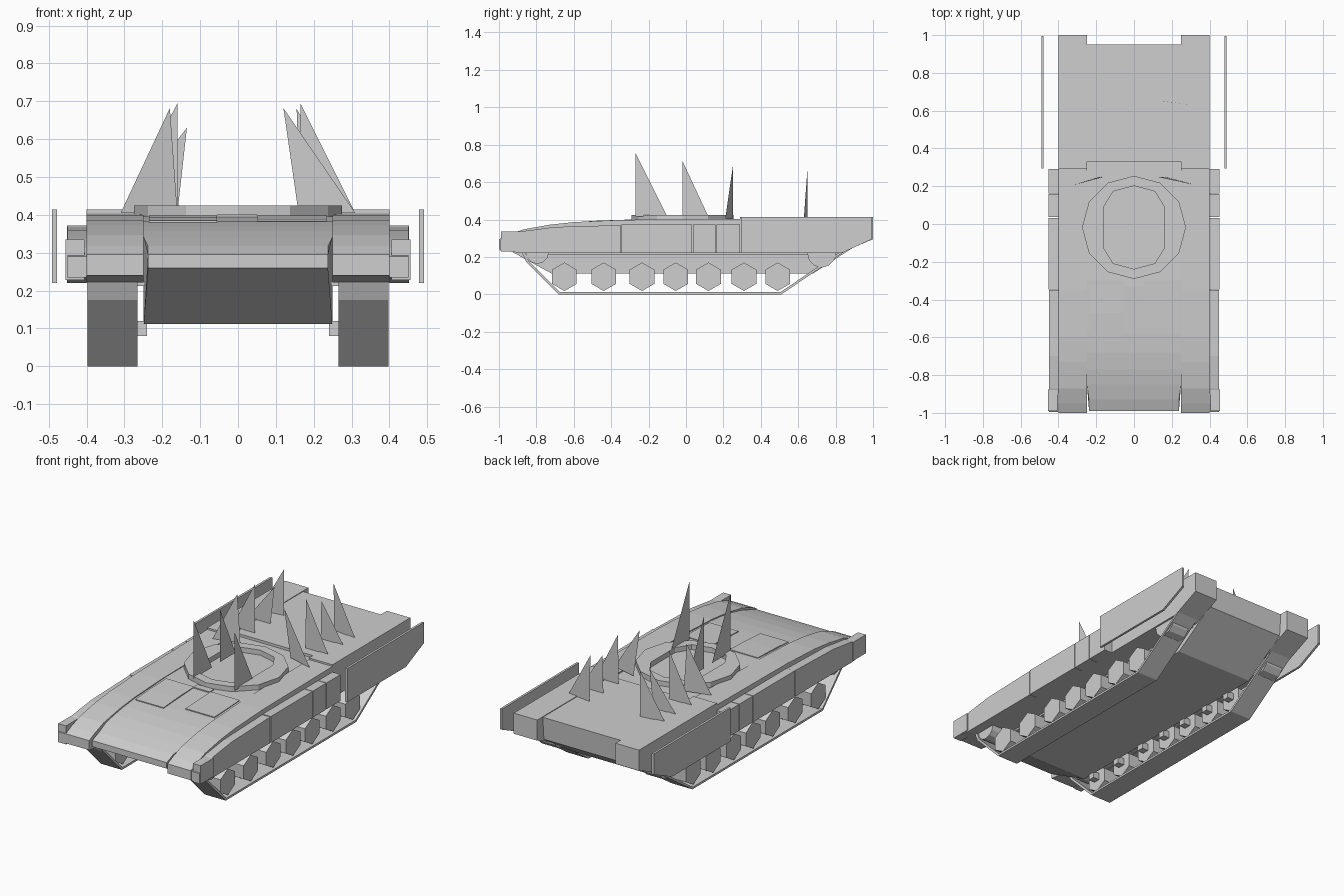
import bpy, bmesh, math
from mathutils import Vector

grey = bpy.data.materials.new("plain_grey")
grey.diffuse_color = (0.62, 0.62, 0.62, 1)


def finish(bm, name, normals=True):
    if normals:
        bmesh.ops.recalc_face_normals(bm, faces=bm.faces)
    me = bpy.data.meshes.new(name)
    bm.to_mesh(me)
    bm.free()
    me.materials.append(grey)
    ob = bpy.data.objects.new(name, me)
    bpy.context.collection.objects.link(ob)
    return ob


def prism(name, prof, x0, x1):
    """Extrude a (y, z) profile from x0 to x1."""
    bm = bmesh.new()
    a = [bm.verts.new((x0, y, z)) for y, z in prof]
    b = [bm.verts.new((x1, y, z)) for y, z in prof]
    n = len(prof)
    bm.faces.new(a)
    bm.faces.new(b[::-1])
    for i in range(n):
        bm.faces.new((a[i], b[i], b[(i + 1) % n], a[(i + 1) % n]))
    return finish(bm, name)


def box(name, x0, x1, y0, y1, z0, z1):
    return prism(name, [(y0, z0), (y1, z0), (y1, z1), (y0, z1)], x0, x1)


def ngon(cy, cz, r, n, start):
    return [(cy + r * math.cos(start + 2 * math.pi * i / n),
             cz + r * math.sin(start + 2 * math.pi * i / n)) for i in range(n)]


# Central hull with a curved glacis, nose slightly narrowed
hull = prism("hull", [(-0.99, 0.26), (-0.99, 0.295), (-0.93, 0.318), (-0.85, 0.34), (-0.77, 0.358),
                      (-0.68, 0.372), (-0.58, 0.382), (-0.40, 0.391), (-0.30, 0.396), (0.33, 0.396),
                      (0.33, 0.411), (0.95, 0.411), (0.94, 0.28), (0.68, 0.112), (-0.72, 0.112)],
             -0.249, 0.249)
for v in hull.data.vertices:
    if v.co.y < -0.9:
        v.co.x *= 0.955

# Raised plates on the upper glacis, driver's hatch area
prism("glacis_plate_left", [(-0.60, 0.37), (-0.60, 0.385), (-0.47, 0.394), (-0.32, 0.399), (-0.32, 0.38)], -0.235, -0.055)
prism("glacis_plate_right", [(-0.55, 0.37), (-0.55, 0.389), (-0.32, 0.399), (-0.32, 0.38)], 0.05, 0.235)
box("hatch_step", -0.055, 0.05, -0.33, -0.29, 0.385, 0.401)

# Turret ring: twelve-sided rim around a flattened opening
bm = bmesh.new()
loops = []
for rx, ry, clamp, z in ((0.275, 0.273, 1, 0.39), (0.275, 0.273, 1, 0.425),
                         (0.22, 0.22, 0.16, 0.425), (0.22, 0.22, 0.16, 0.39)):
    loop = []
    for i in range(12):
        t = i * math.pi / 6
        x = max(-clamp, min(clamp, rx * math.cos(t)))
        loop.append(bm.verts.new((x, -0.018 + ry * math.sin(t), z)))
    loops.append(loop)
for k in range(4):
    p, q = loops[k], loops[(k + 1) % 4]
    for i in range(12):
        j = (i + 1) % 12
        bm.faces.new((p[i], p[j], q[j], q[i]))
finish(bm, "turret_ring")

WHEEL_Y = (-0.65, -0.44, -0.235, -0.055, 0.12, 0.31, 0.49)
for s, side in ((-1, "left"), (1, "right")):
    # Fender over the track, with a raised rear deck
    prism("fender_" + side, [(-1.0, 0.24), (-1.0, 0.295), (-0.95, 0.318), (-0.87, 0.347), (-0.73, 0.372),
                             (-0.60, 0.386), (-0.35, 0.398), (0.29, 0.404), (0.29, 0.414), (1.0, 0.414),
                             (1.0, 0.295), (0.83, 0.222), (-0.87, 0.222)], s * 0.25, s * 0.40)
    # Inner sponson lip below the fender
    box("sponson_lip_" + side, s * 0.245, s * 0.265, -0.80, 0.80, 0.212, 0.225)

    # Side skirt: front plate, then separate panels
    prism("skirt_front_" + side, [(-0.995, 0.235), (-0.995, 0.29), (-0.95, 0.312), (-0.87, 0.338), (-0.70, 0.360),
                                  (-0.35, 0.370), (-0.35, 0.22), (-0.87, 0.22)], s * 0.40, s * 0.45)
    for i, (y0, y1) in enumerate(((-0.346, 0.033), (0.037, 0.158), (0.162, 0.29))):
        box(f"skirt_panel_{i}_{side}", s * 0.40, s * 0.452, y0, y1, 0.22, 0.372)
    box("mud_flap_" + side, s * 0.405, s * 0.455, -0.99, -0.875, 0.228, 0.335)

    # Stand-off rear skirt with a cut lower corner
    prism("rear_skirt_" + side, [(0.295, 0.22), (0.83, 0.22), (0.995, 0.295), (0.995, 0.414), (0.295, 0.414)],
          s * 0.478, s * 0.491)

    # Track band
    prism("track_" + side, [(-0.88, 0.23), (-0.855, 0.175), (-0.68, 0.0), (0.51, 0.0), (0.85, 0.23),
                            (0.828, 0.23), (0.505, 0.012), (-0.674, 0.012), (-0.842, 0.18), (-0.862, 0.23)],
          s * 0.265, s * 0.398)

    # Six-sided road wheels, idler and drive wheel
    for i, y in enumerate(WHEEL_Y):
        prism(f"road_wheel_{i}_{side}", ngon(y, 0.094, 0.076, 6, math.pi / 2), s * 0.28, s * 0.39)
        box(f"wheel_arm_{i}_{side}", s * 0.24, s * 0.285, y - 0.02, y + 0.02, 0.08, 0.12)
    prism("idler_" + side, ngon(-0.795, 0.225, 0.062, 12, 0), s * 0.28, s * 0.39)
    prism("drive_wheel_" + side, ngon(0.725, 0.22, 0.077, 12, 0), s * 0.28, s * 0.39)


def spike(name, a, b, c):
    bm = bmesh.new()
    bm.faces.new([bm.verts.new(Vector(p)) for p in (a, b, c)])
    finish(bm, name, False)


# Upright shards standing on the turret ring
for i, (x, y, w, top) in enumerate(((-0.096, -0.27, 0.17, 0.755), (0.166, -0.27, 0.17, 0.755),
                                    (-0.10, -0.02, 0.14, 0.715))):
    spike(f"ring_shard_{i}", (x, y, 0.415), (x, y + w, 0.415), (x, y, top))

# Two rows of upright shards on the rear deck
for s, side in ((-1, "left"), (1, "right")):
    tips = (0.18, 0.16, 0.135, 0.16) if s < 0 else (0.12, 0.165, 0.165, 0.155)
    for i, (y, dy, top) in enumerate(((0.25, -0.04, 0.682), (0.385, 0.0, 0.695),
                                      (0.525, 0.0, 0.63), (0.65, -0.02, 0.68))):
        spike(f"deck_shard_{i}_{side}", (s * 0.16, y, 0.405), (s * 0.31, y + dy, 0.405),
              (s * tips[i], y, top))
